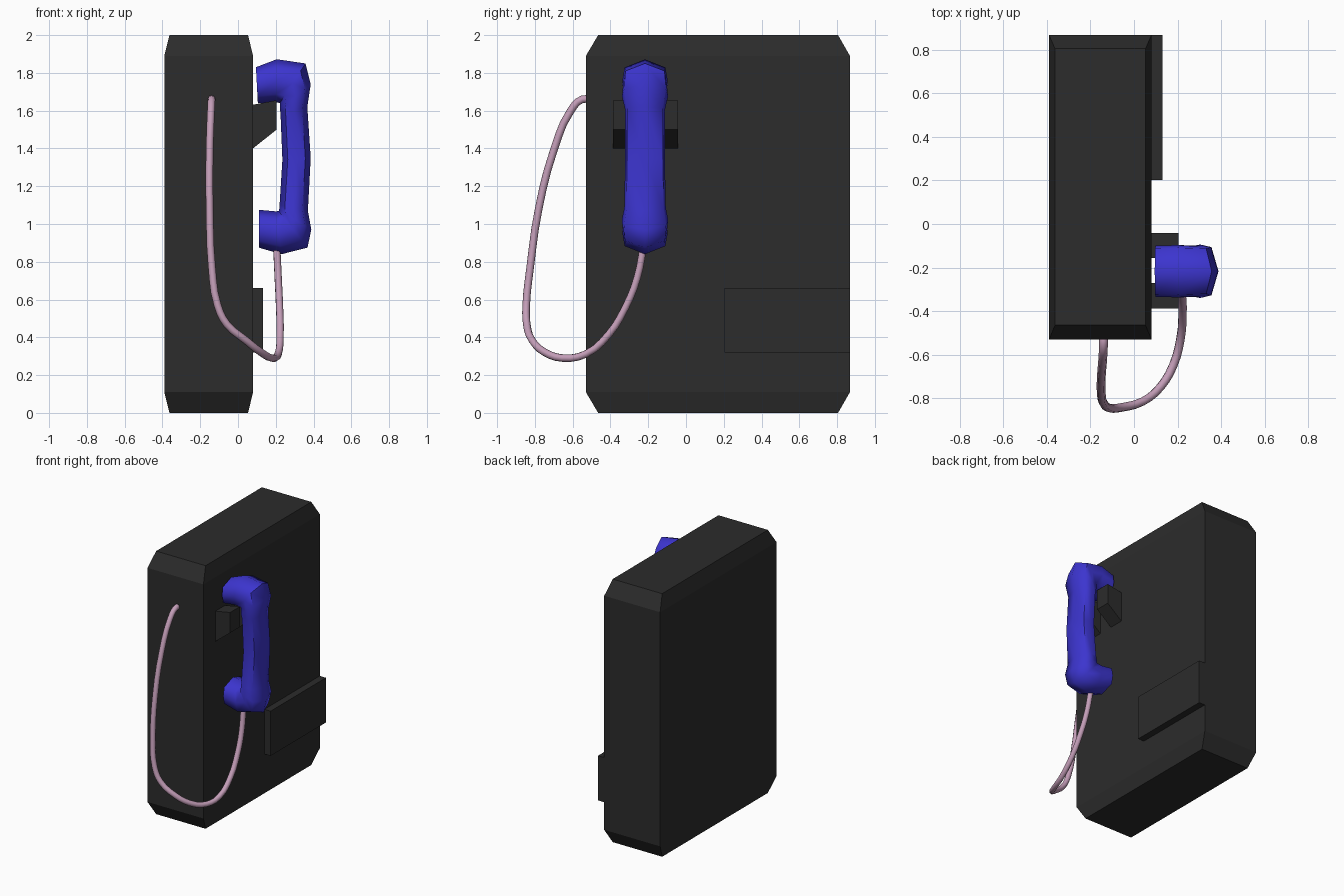
import bpy, bmesh, math

if "Cube" in bpy.data.objects:
    bpy.data.objects.remove(bpy.data.objects["Cube"])


def material(name, rgb):
    m = bpy.data.materials.new(name)
    m.diffuse_color = (*rgb, 1)
    m.use_nodes = True
    m.node_tree.nodes["Principled BSDF"].inputs["Base Color"].default_value = m.diffuse_color
    return m


DARK = material("dark_casing", (0.025, 0.025, 0.025))
BLUE = material("blue_plastic", (0.045, 0.035, 0.62))
PINK = material("pink_cord", (0.55, 0.34, 0.48))


def loft(name, rings, mat, smooth=None):
    """Skin a list of equal-length point rings and cap both ends."""
    bm = bmesh.new()
    rows = [[bm.verts.new(p) for p in r] for r in rings]
    n = len(rows[0])
    for a, b in zip(rows, rows[1:]):
        for i in range(n):
            j = (i + 1) % n
            bm.faces.new((a[i], a[j], b[j], b[i]))
    bm.faces.new(rows[0][::-1])
    bm.faces.new(rows[-1])
    bmesh.ops.recalc_face_normals(bm, faces=bm.faces)
    me = bpy.data.meshes.new(name)
    bm.to_mesh(me)
    bm.free()
    me.materials.append(mat)
    ob = bpy.data.objects.new(name, me)
    bpy.context.collection.objects.link(ob)
    if smooth:
        bpy.ops.object.select_all(action='DESELECT')
        ob.select_set(True)
        bpy.context.view_layer.objects.active = ob
        bpy.ops.object.shade_smooth_by_angle(angle=math.radians(smooth))
    return ob


def rect(x0, x1, y0, y1, z):
    return [(x0, y0, z), (x1, y0, z), (x1, y1, z), (x0, y1, z)]


# Casing: box with tapered top and bottom
small, full = (-0.363, 0.053, -0.465, 0.805), (-0.39, 0.08, -0.53, 0.868)
loft("casing", [rect(*small, 0), rect(*full, 0.11), rect(*full, 1.89), rect(*small, 2)], DARK)

# Coin return panel on the right side
panel = (0.06, 0.132, 0.203, 0.868)
loft("coin_panel", [rect(*panel, 0.32), rect(*panel, 0.66)], DARK)

# Two cradle prongs holding the earpiece
prong = [(0.07, 1.393), (0.205, 1.50), (0.205, 1.655), (0.07, 1.63)]
for side, y0, y1 in (("front", -0.387, -0.27), ("back", -0.157, -0.042)):
    loft(f"cradle_prong_{side}", [[(x, y, z) for x, z in prong] for y in (y0, y1)], DARK)

# Handset: octagonal sections given by outer point, inner point and half width
sections = [
    (0.095, 1.83, 0.105, 1.64, 0.118), (0.205, 1.872, 0.20, 1.645, 0.12),
    (0.357, 1.85, 0.222, 1.64, 0.115), (0.385, 1.74, 0.222, 1.61, 0.122),
    (0.367, 1.62, 0.225, 1.585, 0.105), (0.385, 1.35, 0.235, 1.34, 0.105),
    (0.37, 1.07, 0.22, 1.10, 0.11), (0.388, 0.97, 0.218, 1.074, 0.123),
    (0.368, 0.875, 0.215, 1.068, 0.117), (0.23, 0.84, 0.20, 1.067, 0.12),
    (0.11, 0.875, 0.11, 1.075, 0.118)]
octagon = [(1, 0), (0.62, 0.9), (0, 1), (-0.62, 0.9), (-1, 0), (-0.62, -0.9), (0, -1), (0.62, -0.9)]
rings = []
for ox, oz, ix, iz, w in sections:
    rings.append([((ox + ix) / 2 + u * (ox - ix) / 2, -0.217 + v * w,
                   (oz + iz) / 2 + u * (oz - iz) / 2) for u, v in octagon])
loft("handset", rings, BLUE, 60)

# Cord hanging from the casing front to the mouthpiece
path = [(-0.14, -0.50, 1.655), (-0.14, -0.55, 1.66), (-0.143, -0.61, 1.60), (-0.15, -0.70, 1.39),
        (-0.15, -0.78, 1.08), (-0.138, -0.825, 0.77), (-0.108, -0.846, 0.57), (-0.06, -0.843, 0.47),
        (0.04, -0.815, 0.385), (0.12, -0.75, 0.322), (0.18, -0.65, 0.29), (0.213, -0.53, 0.312),
        (0.223, -0.41, 0.415), (0.22, -0.32, 0.56), (0.213, -0.26, 0.71), (0.205, -0.225, 0.88)]
cu = bpy.data.curves.new("cord", 'CURVE')
cu.dimensions = '3D'
cu.bevel_depth = 0.02
cu.bevel_resolution = 2
cu.resolution_u = 3
cu.use_fill_caps = True
sp = cu.splines.new('BEZIER')
sp.bezier_points.add(len(path) - 1)
for bp, p in zip(sp.bezier_points, path):
    bp.co = p
    bp.handle_left_type = bp.handle_right_type = 'AUTO'
cu.materials.append(PINK)
bpy.context.collection.objects.link(bpy.data.objects.new("cord", cu))
